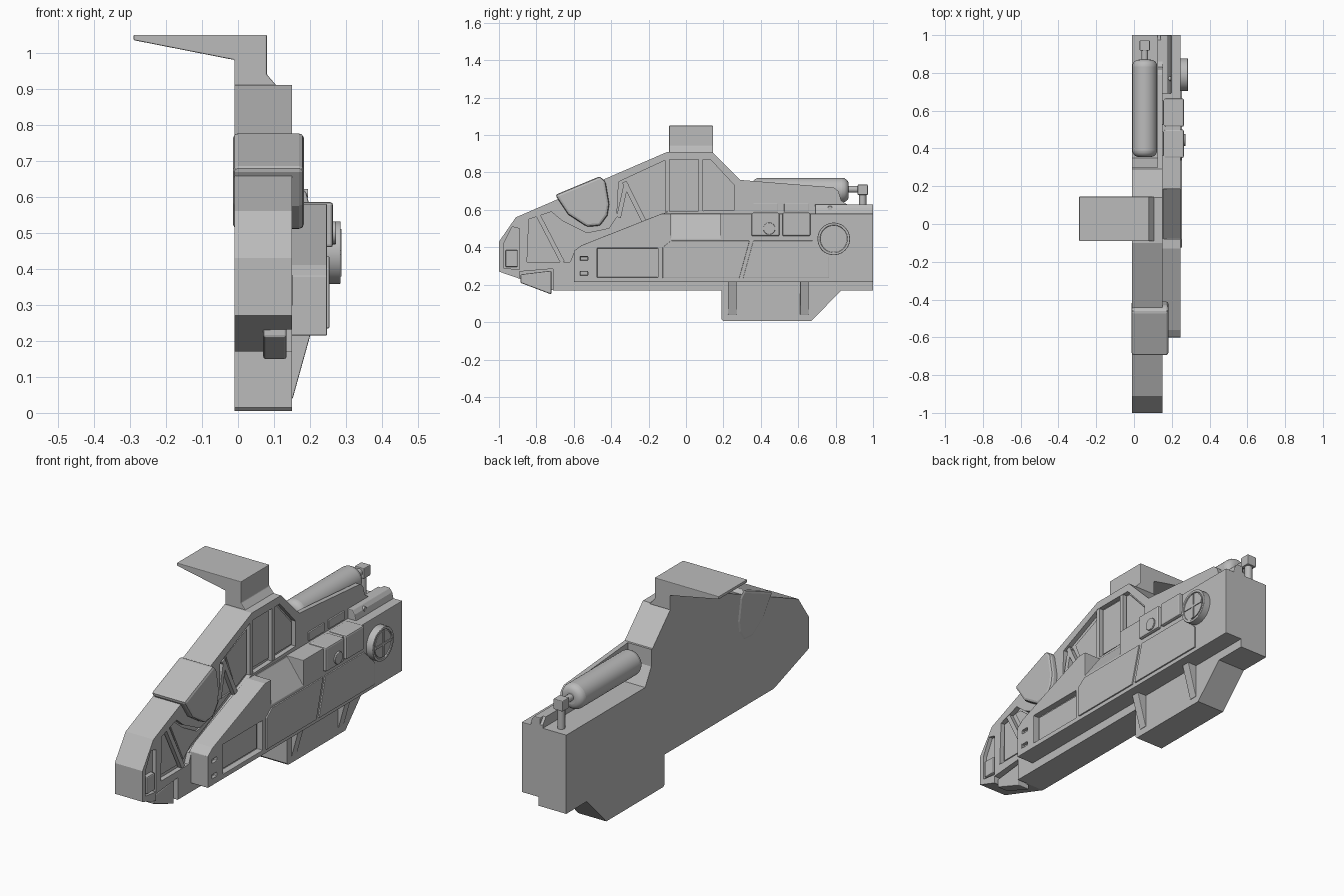
import bpy, bmesh, math
from mathutils import Vector, Matrix

if "Cube" in bpy.data.objects:
    bpy.data.objects.remove(bpy.data.objects["Cube"])

grey = bpy.data.materials.new("plain_grey")
grey.use_nodes = True
grey.diffuse_color = (0.5, 0.5, 0.5, 1)
grey.node_tree.nodes["Principled BSDF"].inputs["Base Color"].default_value = (0.5, 0.5, 0.5, 1)


def finish(name, bm, bevel=0.0):
    bmesh.ops.recalc_face_normals(bm, faces=bm.faces)
    mesh = bpy.data.meshes.new(name)
    bm.to_mesh(mesh)
    bm.free()
    mesh.materials.append(grey)
    ob = bpy.data.objects.new(name, mesh)
    bpy.context.collection.objects.link(ob)
    if bevel:
        mod = ob.modifiers.new("edge", "BEVEL")
        mod.width, mod.segments, mod.limit_method = bevel, 2, "ANGLE"
    return ob


def prism(name, pts, a, b, axis="x", bevel=0.0):
    """Extrude a profile: (y, z) points along x, or (x, z) points along y."""
    bm = bmesh.new()
    place = (lambda p: (a, p[0], p[1])) if axis == "x" else (lambda p: (p[0], a, p[1]))
    face = bm.faces.new([bm.verts.new(place(p)) for p in pts])
    ext = bmesh.ops.extrude_face_region(bm, geom=[face])["geom"]
    step = Vector((b - a, 0, 0)) if axis == "x" else Vector((0, b - a, 0))
    bmesh.ops.translate(bm, verts=[v for v in ext if isinstance(v, bmesh.types.BMVert)], vec=step)
    return finish(name, bm, bevel)


def box(name, x, y, z, bevel=0.0):
    return prism(name, [(y[0], z[0]), (y[1], z[0]), (y[1], z[1]), (y[0], z[1])], x[0], x[1], "x", bevel)


def rod(name, start, end, radius, bevel=0.0, sides=32):
    bm = bmesh.new()
    start, end = Vector(start), Vector(end)
    turn = (end - start).to_track_quat("Z", "Y").to_matrix().to_4x4()
    bmesh.ops.create_cone(bm, cap_ends=True, segments=sides, radius1=radius, radius2=radius,
                          depth=(end - start).length,
                          matrix=Matrix.Translation((start + end) / 2) @ turn)
    ob = finish(name, bm, bevel)
    if bevel:
        ob.modifiers["edge"].segments = 5
    bpy.context.view_layer.objects.active = ob
    bpy.ops.object.select_all(action="DESELECT")
    ob.select_set(True)
    bpy.ops.object.shade_smooth_by_angle(angle=math.radians(40))
    return ob


def cut(target, *cutters):
    bpy.context.view_layer.objects.active = target
    for c in cutters:
        c.hide_render = True
        mod = target.modifiers.new("cut", "BOOLEAN")
        mod.operation, mod.solver, mod.object = "DIFFERENCE", "EXACT", c
        bpy.ops.object.modifier_move_to_index(modifier=mod.name, index=0)
        bpy.ops.object.modifier_apply(modifier=mod.name)
        bpy.data.objects.remove(c)


def bar(name, p, q, width, x):
    """Straight strip on the side wall between two (y, z) points."""
    p, q = Vector(p), Vector(q)
    n = (q - p).orthogonal().normalized() * width / 2
    return prism(name, [p + n, q + n, q - n, p - n], x[0], x[1])


# Main hull with belly block
hull = prism("hull", [(-1, .27), (-1, .43), (-.91, .56), (-.1, .91), (.14, .91), (.29, .76),
                      (.79, .72), (.815, .7), (.83, .65), (.86, .63), (.975, .63), (1, .595),
                      (1, .17), (.83, .17), (.67, .005), (.2, .005), (.19, .015), (.19, .17),
                      (-.71, .17)], -.01, .15)
cut(hull,
    # tank bay, canopy recess, nose port, chin notch
    prism("bay_cutter", [(.35, .58), (1.1, .58), (1.1, .9), (.3, .9), (.3, .67)], -.1, .125),
    prism("canopy_cutter", [(-.85, .32), (-.62, .32), (-.6, .37), (-.1, .59), (.26, .6), (.26, .73),
                            (.13, .87), (-.1, .87), (-.36, .75), (-.37, .56), (-.41, .5),
                            (-.53, .475), (-.66, .54), (-.72, .59), (-.84, .55)], .125, .3),
    prism("port_cutter", [(-.975, .29), (-.975, .42), (-.93, .51), (-.89, .5), (-.89, .28)], .13, .3),
    prism("chin_cutter", [(-.89, .1), (-.89, .27), (-.71, .285), (-.71, .1)], .09, .3))

# Canopy frame and panes
for i, (p, q) in enumerate([((-.1, .59), (-.1, .875)), ((.08, .59), (.08, .875)),
                            ((-.33, .75), (-.22, .53)), ((-.79, .57), (-.66, .32)),
                            ((-.36, .56), (-.32, .74))]):
    bar("canopy_bar_%d" % i, p, q, .024, (.1, .148))
panes = {
    "pane_nose": [(-.835, .34), (-.69, .34), (-.8, .55), (-.835, .545)],
    "pane_middle": [(-.75, .57), (-.71, .57), (-.65, .52), (-.53, .455), (-.4, .475), (-.35, .55),
                    (-.25, .55), (-.58, .4), (-.64, .35)],
    "pane_front": [(-.29, .755), (-.12, .83), (-.12, .6), (-.21, .56)],
    "pane_centre": [(-.08, .86), (.06, .86), (.06, .61), (-.08, .61)],
    "pane_rear": [(.1, .86), (.125, .86), (.25, .725), (.25, .61), (.1, .61)]}
for name, pts in panes.items():
    prism(name, pts, .12, .133)
box("port_block", (.11, .152), (-.965, -.9), (.295, .385), .006)
prism("chin_bracket", [(-.885, .21), (-.885, .255), (-.72, .275), (-.72, .148)], .07, .135, "x", .006)

# Hood over the slanted nose
prism("hood", [(-.7, .68), (-.46, .78), (-.43, .75), (-.41, .63), (-.42, .57), (-.46, .515),
               (-.53, .51), (-.63, .575)], -.014, .183, "x", .014)

# Roof wing and its stalk
prism("roof_wing", [(-.29, 1.05), (.08, 1.05), (.08, .94), (.11, .905), (-.01, .905),
                    (-.01, .98), (-.29, 1.035)], -.09, .145, "y", .003)

# Side pod with a sloped saddle, window well and vents
pod = prism("side_pod", [(-.6, .215), (-.6, .38), (-.56, .41), (-.13, .58), (1, .58), (1, .215)],
            .14, .247, "x", .008)
cut(pod,
    prism("saddle_cutter", [(.155, .575), (.26, .43), (.4, .43), (.4, .7), (.155, .7)], -.08, .185, "y"),
    prism("well_cutter", [(-.475, .24), (-.15, .24), (-.15, .395), (-.475, .395)], .215, .3),
    *[box("vent_cutter", (.23, .3), (-.565, -.525), (z, z + .02)) for z in (.25, .33)])
box("well_floor", (.2, .222), (-.46, -.165), (.25, .385))

# Lower side panels
prism("panel_front", [(-.125, .235), (-.125, .4), (-.08, .435), (.34, .435), (.285, .235)], .23, .254, "x", .003)
prism("panel_rear", [(.305, .235), (.36, .435), (.68, .435), (.765, .35), (.765, .235)], .23, .254, "x", .003)

# Equipment boxes with frames above
for i, y in enumerate((.35, .515)):
    box("equipment_box_%d" % i, (.16, .264), (y, y + .15), (.46, .585), .008)
    box("wall_plate_%d" % i, (.13, .158), (y + .01, y + .14), (.59, .635), .003)
rod("box_knob", (.25, .445, .5), (.272, .445, .5), .032, .003, 24)

# Rear shoulder, its small cap and the round hatch
prism("rear_shoulder", [(.14, .57), (.2, .57), (.19, .61), (.175, .63), (.14, .63)], .69, 1, "y", .004)
rod("shoulder_cap", (.14, .77, .61), (.195, .77, .61), .012, 0, 12)
hatch = rod("round_hatch", (.23, .79, .445), (.285, .79, .445), .087, .008, 40)
ring = rod("hatch_cutter", (.279, .79, .445), (.31, .79, .445), .073)
cut(hatch, ring)
rod("hatch_face", (.24, .79, .445), (.283, .79, .445), .067)
for name, dy, dz in (("hatch_rib_upright", .006, .066), ("hatch_rib_level", .066, .006)):
    box(name, (.28, .287), (.79 - dy, .79 + dy), (.445 - dz, .445 + dz))

# Belly ribs tapering down from the pod
for i, y in enumerate((.225, .61)):
    prism("belly_rib_%d" % i, [(.13, .04), (.152, .04), (.202, .22), (.13, .22)], y, y + .045, "y", .003)

# Tank with valve and post
rod("tank", (.057, .355, .705), (.057, .87, .705), .066, .035)
rod("tank_neck", (.057, .86, .71), (.057, .93, .71), .018, 0, 16)
box("valve_block", (.03, .084), (.918, .972), (.68, .735), .004)
rod("valve_post", (.057, .945, .57), (.057, .945, .69), .019, 0, 16)
